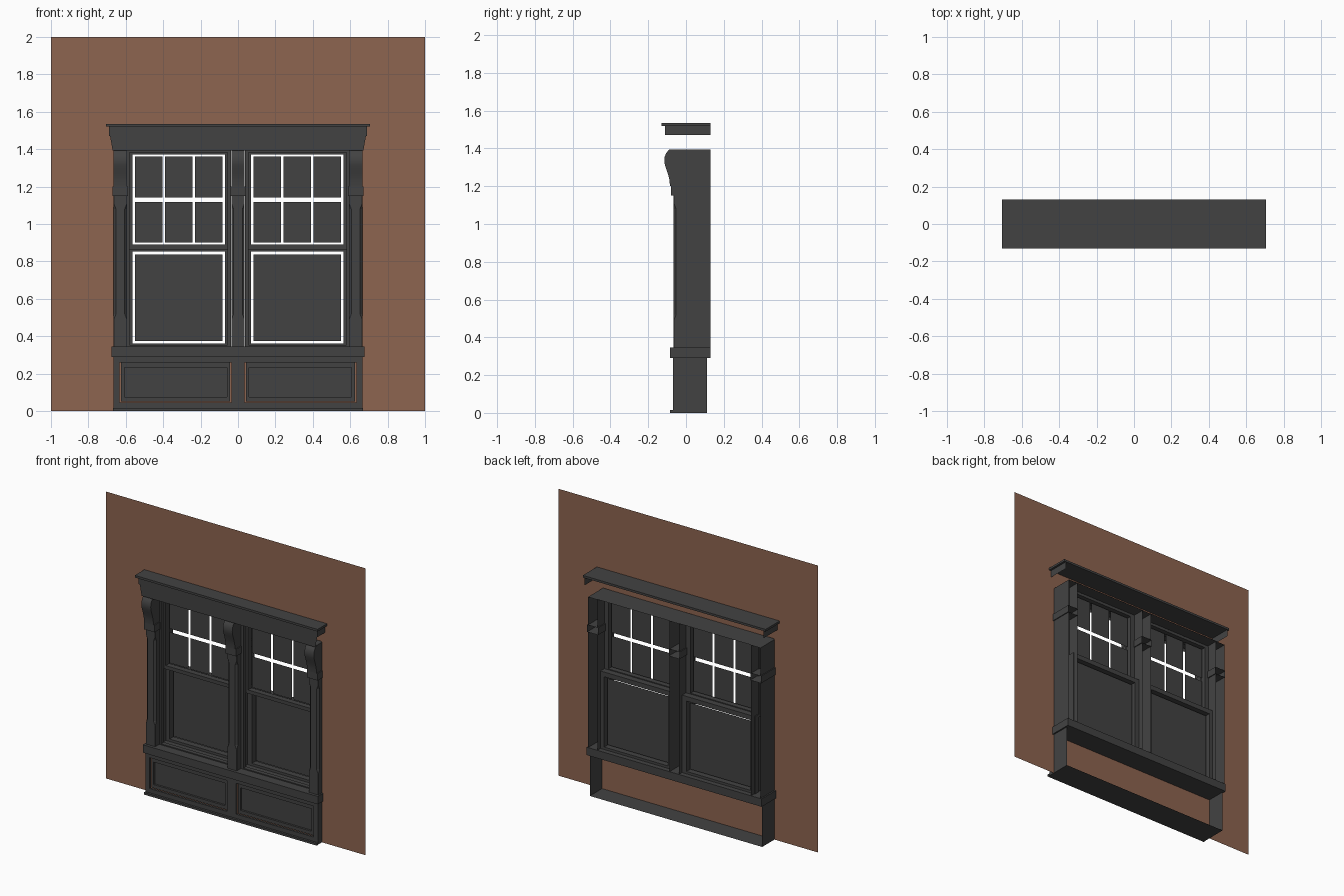
import bpy, bmesh, math

if "Cube" in bpy.data.objects:
    bpy.data.objects.remove(bpy.data.objects["Cube"])

def mat(name, c):
    m = bpy.data.materials.new(name)
    m.diffuse_color = (*c, 1)
    m.use_nodes = True
    m.node_tree.nodes["Principled BSDF"].inputs["Base Color"].default_value = m.diffuse_color
    return m

GREY = mat("dark_grey_paint", (0.055, 0.055, 0.055))
BROWN = mat("brown_wall", (0.27, 0.128, 0.08))
BACK = 0.13      # rear limit of the frame
WALL_Y = -0.025  # plane of the wall

def make(name, verts, faces, m=GREY, smooth=False):
    me = bpy.data.meshes.new(name)
    me.from_pydata(verts, [], faces)
    bm = bmesh.new()
    bm.from_mesh(me)
    bmesh.ops.recalc_face_normals(bm, faces=bm.faces)
    bm.to_mesh(me)
    bm.free()
    me.materials.append(m)
    ob = bpy.data.objects.new(name, me)
    bpy.context.collection.objects.link(ob)
    if smooth:
        bpy.context.view_layer.objects.active = ob
        ob.select_set(True)
        bpy.ops.object.shade_smooth_by_angle(angle=math.radians(35))
        ob.select_set(False)
    return ob

def box(name, x0, x1, y0, y1, z0, z1, skip=()):
    v = [(x, y, z) for z in (z0, z1) for y in (y0, y1) for x in (x0, x1)]
    f = {"bottom": (0, 2, 3, 1), "top": (4, 5, 7, 6), "front": (0, 1, 5, 4),
         "back": (2, 6, 7, 3), "left": (0, 4, 6, 2), "right": (1, 3, 7, 5)}
    return make(name, v, [q for k, q in f.items() if k not in skip])

def plate(name, x0, x1, z0, z1, y):
    return make(name, [(x0, y, z0), (x1, y, z0), (x1, y, z1), (x0, y, z1)], [(0, 1, 2, 3)])

def ring(name, outer, inner, y0, y1, m=GREY):
    """Rectangular frame; rectangles are (x0, x1, z0, z1). y0 == y1 gives a flat one."""
    v = []
    for y in ((y0, y1) if y1 > y0 else (y0,)):
        for a, b, c, d in (outer, inner):
            v += [(a, y, c), (b, y, c), (b, y, d), (a, y, d)]
    f = []
    for i in range(4):
        j = (i + 1) % 4
        f.append((i, j, 4 + j, 4 + i))
        if y1 > y0:
            f += [(8 + i, 12 + i, 12 + j, 8 + j), (i, 8 + i, 8 + j, j), (4 + i, 4 + j, 12 + j, 12 + i)]
    return make(name, v, f, m)

# wall with window opening
ring("wall", (-1, 1, 0, 2), (-0.66, 0.66, 0.335, 1.4), WALL_Y, WALL_Y, BROWN)

# cornice: top slab, hollow moulding below, frieze board
box("cornice_slab", -0.705, 0.705, -0.13, BACK, 1.52, 1.535)
box("cornice_moulding", -0.69, 0.69, -0.11, BACK, 1.47, 1.52, ("back", "bottom", "top"))
make("frieze", [(-0.67, -0.105, 1.392), (0.67, -0.105, 1.392), (0.685, -0.105, 1.475), (-0.685, -0.105, 1.475)],
     [(0, 1, 2, 3)])

# sill
box("sill", -0.675, 0.675, -0.085, BACK, 0.29, 0.345)

# hollow base
box("base_box", -0.665, 0.665, -0.07, 0.11, 0, 0.29, ("back", "front", "top"))
box("base_strip", -0.667, 0.667, -0.085, -0.07, 0, 0.015)

# pilasters with chamfered shafts, cap blocks and scroll brackets
def pilaster(cx):
    w, yf = 0.036, -0.065
    v, f = [], []
    rows = [(0.345, 0.001), (0.49, 0.001), (0.52, 0.013), (1.08, 0.013), (1.11, 0.001), (1.15, 0.001)]
    for z, c in rows:
        v += [(cx + x, y, z) for x, y in ((-w, BACK), (-w, yf + c), (-w + c, yf),
                                          (w - c, yf), (w, yf + c), (w, BACK))]
    for r in range(len(rows) - 1):
        f += [(6 * r + i, 6 * r + i + 1, 6 * r + i + 7, 6 * r + i + 6) for i in range(5)]
    make("pilaster_shaft", v, f)
    box("pilaster_block", cx - 0.042, cx + 0.042, -0.08, BACK, 1.15, 1.2, ("back",))
    prof = [(BACK, 1.2), (-0.085, 1.2), (-0.087, 1.23), (-0.094, 1.26), (-0.104, 1.29), (-0.112, 1.315),
            (-0.115, 1.335), (-0.113, 1.355), (-0.107, 1.372), (-0.097, 1.385), (-0.088, 1.395), (BACK, 1.395)]
    n = len(prof)
    v = [(cx + s * w, y, z) for s in (-1, 1) for y, z in prof]
    f = [(i, i + 1, n + i + 1, n + i) for i in range(n - 1)]
    f += [tuple(range(n)), tuple(range(n, 2 * n))]
    make("bracket", v, f, GREY, True)

for cx in (-0.629, 0, 0.629):
    pilaster(cx)

# the two window bays
for side in (-1, 1):
    c = side * 0.3175

    def rect(h, z0, z1):
        return (c - h, c + h, z0, z1)

    # head plate and front stop
    make("head_plate", [(c - 0.29, -0.08, 1.397), (c + 0.29, -0.08, 1.397),
                        (c + 0.29, BACK, 1.397), (c - 0.29, BACK, 1.397)], [(0, 1, 2, 3)])
    ring("window_stop", rect(0.281, 0.345, 1.395), rect(0.262, 0.352, 1.382), -0.02, 0.01)
    # sashes
    ring("upper_sash", rect(0.281, 0.865, 1.392), rect(0.247, 0.89, 1.372), 0.01, 0.05)
    ring("lower_sash", rect(0.281, 0.345, 0.885), rect(0.247, 0.362, 0.852), 0.052, 0.095)
    # loose upper panes with open gaps between them
    for i in range(3):
        px = c + (i - 1) * 0.161
        for z0, z1 in ((0.902, 1.118), (1.142, 1.36)):
            plate("upper_pane", px - 0.0735, px + 0.0735, z0, z1, 0.035)
    plate("lower_pane", c - 0.234, c + 0.234, 0.375, 0.838, 0.077)

    # base front: frame, panel border, sunk field
    x0, x1 = sorted((0, side * 0.665))
    a, b = sorted((side * 0.035, side * 0.633))
    ring("base_frame", (x0, x1, 0.0, 0.29), (a, b, 0.045, 0.26), -0.07, -0.055)
    ring("base_panel_border", (a + 0.008, b - 0.008, 0.05, 0.26), (a + 0.025, b - 0.025, 0.075, 0.232), -0.06, -0.045)
    plate("base_panel_field", a + 0.02, b - 0.02, 0.07, 0.237, -0.046)
